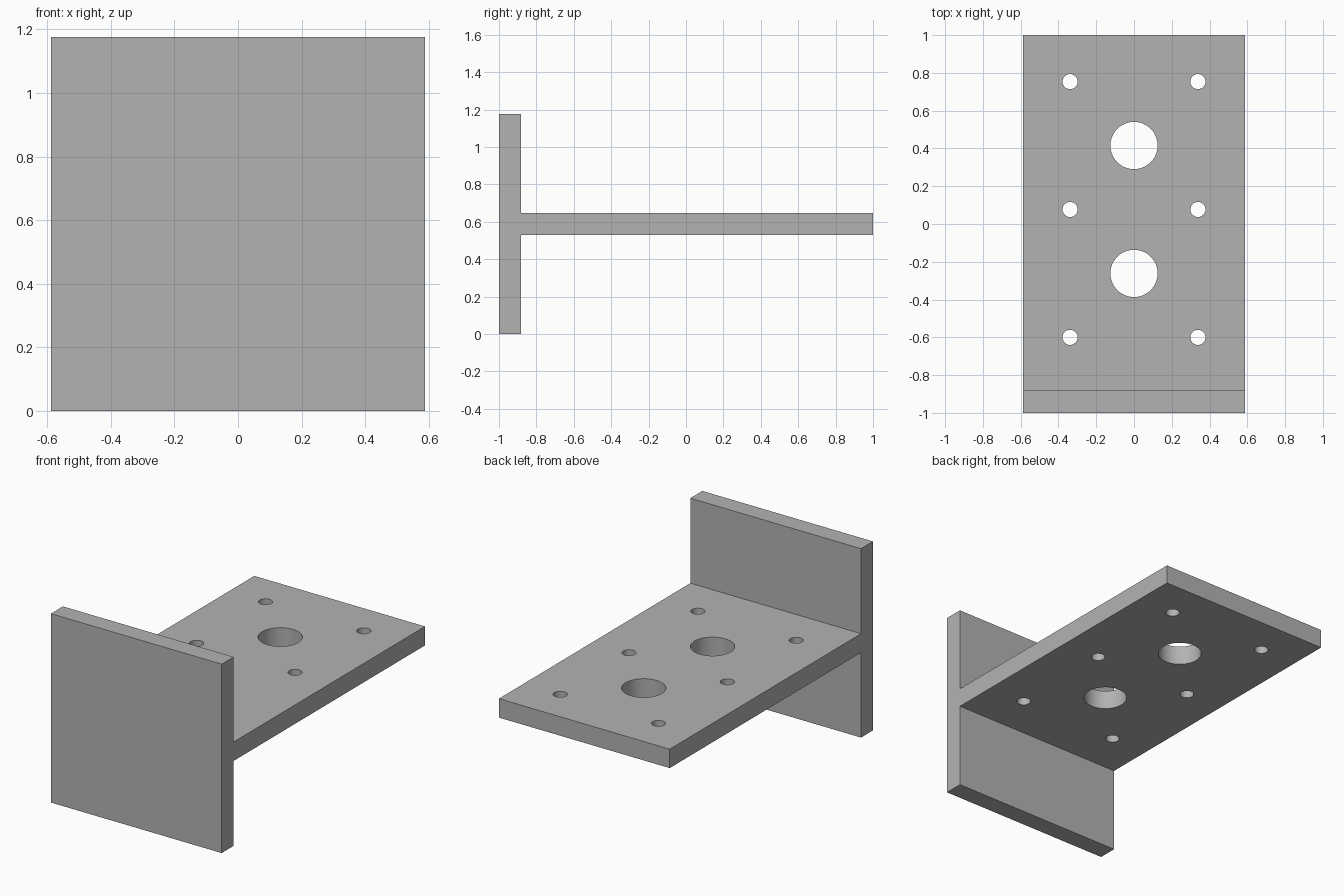
import bpy
import bmesh
from mathutils import Matrix

cube = bpy.data.objects.get("Cube")
if cube:
    bpy.data.objects.remove(cube, do_unlink=True)

HALF_W = 0.588            # half width of both plates
THICK = 0.118             # plate thickness
HEIGHT = 2 * HALF_W
FRONT, BACK = -1.0, 1.0
MID = HEIGHT / 2
PITCH = 0.677             # hole spacing
CENTRE_Y = 0.077          # middle of the hole pattern

grey = bpy.data.materials.new("plain grey")
grey.use_nodes = True
colour = (0.45, 0.45, 0.45, 1)
grey.diffuse_color = colour
grey.node_tree.nodes["Principled BSDF"].inputs["Base Color"].default_value = colour


def make_object(name, bm):
    bmesh.ops.recalc_face_normals(bm, faces=bm.faces)
    mesh = bpy.data.meshes.new(name)
    bm.to_mesh(mesh)
    bm.free()
    mesh.materials.append(grey)
    obj = bpy.data.objects.new(name, mesh)
    bpy.context.collection.objects.link(obj)
    return obj


# T-shaped bracket: side profile extruded across the width
inner = FRONT + THICK
low, high = MID - THICK / 2, MID + THICK / 2
profile = [(FRONT, 0), (inner, 0), (inner, low), (BACK, low),
           (BACK, high), (inner, high), (inner, HEIGHT), (FRONT, HEIGHT)]
bm = bmesh.new()
face = bm.faces.new([bm.verts.new((-HALF_W, y, z)) for y, z in profile])
side = bmesh.ops.extrude_face_region(bm, geom=[face])
moved = [v for v in side["geom"] if isinstance(v, bmesh.types.BMVert)]
bmesh.ops.translate(bm, verts=moved, vec=(2 * HALF_W, 0, 0))
bracket = make_object("t_bracket", bm)

# Drill cutters: two large bores on the centre line, six bolt holes
bm = bmesh.new()


def drill(x, y, radius, sides):
    bmesh.ops.create_cone(bm, cap_ends=True, segments=sides, radius1=radius,
                          radius2=radius, depth=3 * THICK,
                          matrix=Matrix.Translation((x, y, MID)))


for step in (-0.5, 0.5):
    drill(0, CENTRE_Y + step * PITCH, 0.125, 64)
for row in (-1, 0, 1):
    for sign in (-1, 1):
        drill(sign * PITCH / 2, CENTRE_Y + row * PITCH, 0.04, 32)
cutter = make_object("hole_cutter", bm)
cutter.hide_render = True

# Cut the holes and remove the helper
cut = bracket.modifiers.new("holes", "BOOLEAN")
cut.operation = "DIFFERENCE"
cut.solver = "EXACT"
cut.object = cutter
bpy.ops.object.select_all(action="DESELECT")
bpy.context.view_layer.objects.active = bracket
bracket.select_set(True)
bpy.ops.object.modifier_apply(modifier=cut.name)
bpy.data.objects.remove(cutter, do_unlink=True)

# Smooth bores, sharp plate edges
bpy.ops.object.shade_smooth_by_angle()
